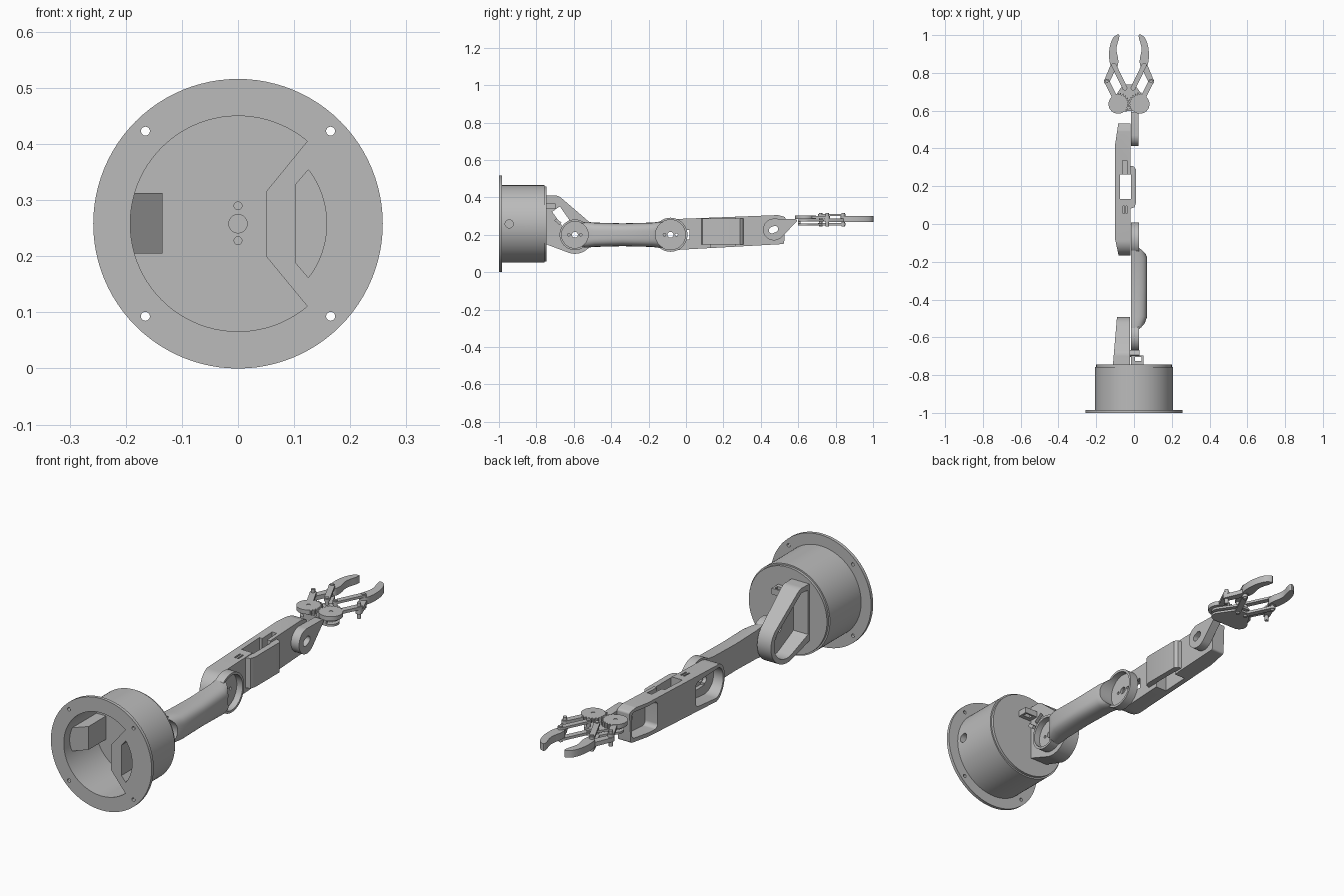
import bpy, bmesh
from math import sin, cos, pi, radians
from mathutils import Vector
from mathutils.geometry import convex_hull_2d

if "Cube" in bpy.data.objects:
    bpy.data.objects.remove(bpy.data.objects["Cube"])

gray = bpy.data.materials.new("plain_gray")
gray.use_nodes = True
gray.diffuse_color = (0.5, 0.5, 0.5, 1)
gray.node_tree.nodes["Principled BSDF"].inputs["Base Color"].default_value = (0.5, 0.5, 0.5, 1)
parts = []


def make(name, bm):
    bmesh.ops.recalc_face_normals(bm, faces=bm.faces)
    mesh = bpy.data.meshes.new(name)
    bm.to_mesh(mesh)
    bm.free()
    mesh.materials.append(gray)
    ob = bpy.data.objects.new(name, mesh)
    bpy.context.collection.objects.link(ob)
    parts.append(ob)
    return ob


def loft(name, rings):
    bm = bmesh.new()
    loops = [[bm.verts.new(p) for p in ring] for ring in rings]
    n = len(loops[0])
    for a, b in zip(loops, loops[1:]):
        for i in range(n):
            bm.faces.new((a[i], a[(i + 1) % n], b[(i + 1) % n], b[i]))
    bm.faces.new(loops[0])
    bm.faces.new(loops[-1])
    return make(name, bm)


def prism(name, pts, axis, lo, hi):
    """Extrude a flat outline along one axis."""
    place = {"x": lambda p, d: (d, p[0], p[1]),
             "y": lambda p, d: (p[0], d, p[1]),
             "z": lambda p, d: (p[0], p[1], d)}[axis]
    return loft(name, [[place(p, d) for p in pts] for d in (lo, hi)])


def arc(u, v, r, a=0, b=360, n=48):
    full = b - a == 360
    steps = n if full else n + 1
    return [(u + r * cos(radians(a + (b - a) * i / n)),
             v + r * sin(radians(a + (b - a) * i / n))) for i in range(steps)]


def hull(*circles, n=48):
    """Outline wrapped round circles (u, v, r); zero radius is a corner."""
    pts = [Vector(p) for c in circles for p in (arc(*c, n=n) if c[2] else [c[:2]])]
    return [tuple(pts[i]) for i in convex_hull_2d(pts)]


def rect(u, v, w, h, angle=0):
    c, s = cos(radians(angle)), sin(radians(angle))
    return [(u + a * w / 2 * c - b * h / 2 * s, v + a * w / 2 * s + b * h / 2 * c)
            for a, b in ((-1, -1), (1, -1), (1, 1), (-1, 1))]


def soften(pts, rounds=2):
    for _ in range(rounds):
        nxt = pts[1:] + pts[:1]
        pts = [(p[0] * k + q[0] * (1 - k), p[1] * k + q[1] * (1 - k))
               for p, q in zip(pts, nxt) for k in (0.75, 0.25)]
    return pts


def cut(obs, pts, axis, lo, hi):
    tool = prism("cutter", pts, axis, lo, hi)
    tool.hide_render = True
    for ob in obs:
        mod = ob.modifiers.new("cut", "BOOLEAN")
        mod.operation, mod.solver, mod.object = "DIFFERENCE", "EXACT", tool
        bpy.context.view_layer.objects.active = ob
        bpy.ops.object.modifier_apply(modifier=mod.name)
    parts.remove(tool)
    bpy.data.objects.remove(tool)


# Base: flange, drum and lid, hollow towards the front
MID = 0.258
flange = prism("base_flange", arc(0, MID, MID, n=96), "y", -1, -0.985)
drum = prism("base_drum", arc(0, MID, 0.207, n=96), "y", -0.985, -0.757)
lid = prism("base_lid", arc(0, MID, 0.2, n=96), "y", -0.757, -0.745)
cavity = arc(0, MID, 0.192, 50, 310, 64) + [(0.05, 0.2), (0.05, 0.315)]
pocket = arc(0, MID, 0.158, -37.5, 37.5, 24) + [(0.103, 0.328), (0.103, 0.188)]
for outline in (cavity, pocket):
    cut([flange, drum], outline, "y", -1.05, -0.772)
for sx in (-1, 1):
    for sz in (-1, 1):
        cut([flange], arc(sx * 0.165, MID + sz * 0.165, 0.008, n=20), "y", -1.05, -0.95)
for z, r in ((MID, 0.0165), (0.29, 0.007), (0.228, 0.007)):
    cut([drum], arc(0, z, r, n=20), "y", -0.8, -0.762)
cut([drum], arc(-0.945, MID, 0.022, n=24), "x", 0.14, 0.25)
wedge = [(-0.195, -0.96), (-0.135, -0.9), (-0.135, -0.77), (-0.195, -0.77)]
prism("base_inner_lug", wedge, "z", 0.205, 0.313)

# Small clip on the lid
clip = prism("lid_clip", rect(0.017, -0.722, 0.066, 0.05), "z", 0.338, 0.366)
cut([clip], rect(0.022, -0.715, 0.036, 0.02), "z", 0.3, 0.4)
prism("stop_tab", rect(-0.685, 0.27, 0.036, 0.016, -40), "x", -0.02, 0.03)

# Shoulder bracket: hollow shell open on its right
SY, EY, AZ = -0.594, -0.083, 0.2
bracket = prism("shoulder_bracket",
                hull((-0.75, 0.41, 0), (-0.7, 0.362, 0.048), (SY, AZ, 0.102), (-0.75, 0.15, 0)),
                "x", -0.112, -0.02)
cut([bracket], hull((-0.735, 0.385, 0), (-0.7, 0.362, 0.025), (SY, AZ, 0.08), (-0.735, 0.18, 0)),
    "x", -0.2, -0.036)
cut([bracket], [(-0.2, -0.75), (-0.112, -0.75), (-0.09, -0.49), (-0.2, -0.4)], "z", 0, 0.6)
cut([bracket], rect(-0.655, 0.28, 0.14, 0.05, -55), "x", -0.1, 0)
cut([bracket], arc(SY, AZ, 0.016, n=20), "x", -0.1, 0)

# Upper arm: rounded beam between two open cups
X0 = -0.016


def beam_ring(y, h, top):
    def power(v):
        return abs(v) ** 0.6 * (1 if v > 0 else -1)
    return [(X0 + (top - X0) * power(sin(pi * i / 24)), y, AZ + h * power(cos(pi * i / 24)))
            for i in range(25)]


beam = loft("upper_arm_beam", [beam_ring(*s) for s in (
    (-0.63, 0.06, 0.022), (-0.58, 0.07, 0.032), (-0.53, 0.069, 0.055), (-0.49, 0.065, 0.07),
    (-0.34, 0.061, 0.07), (-0.18, 0.065, 0.07), (-0.13, 0.072, 0.052), (-0.08, 0.076, 0.03),
    (-0.05, 0.07, 0.024))])
for label, y, r in (("shoulder", SY, 0.082), ("elbow", EY, 0.091)):
    cup = prism(label + "_cup", arc(y, AZ, r, n=64), "x", X0, 0.026)
    cut([cup, beam], arc(y, AZ, r - 0.011, n=64), "x", X0 + 0.012, 0.1)
    for dy, hole in ((0, 0.016), (-0.032, 0.007), (0.032, 0.007)):
        cut([cup, beam], arc(y + dy, AZ, hole, n=20), "x", -0.05, 0.1)

# Forearm: shell with servo pockets at both ends and a bay in the middle
forearm = prism("forearm_shell",
                hull((EY, AZ, 0.083), (0.49, 0.285, 0.02), (0.52, 0.285, 0.012), (0.515, 0.16, 0.01)),
                "x", -0.1, -0.019)
cut([forearm], [(-0.2, -0.3), (-0.08, -0.3), (-0.082, -0.165), (-0.1, -0.08),
                (-0.1, 0.42), (-0.082, 0.54), (-0.2, 0.6)], "z", 0, 0.6)
cut([forearm], hull((EY, AZ, 0.067), (0.05, 0.24, 0.02), (0.05, 0.165, 0.02)), "x", -0.2, -0.036)
cut([forearm], hull((0.37, 0.265, 0.02), (0.37, 0.18, 0.02), (0.5, 0.27, 0.018), (0.5, 0.185, 0.018)),
    "x", -0.2, -0.036)
cut([forearm], rect(-0.03, 0.2, 0.1, 0.05), "x", -0.1, 0)
cut([forearm], arc(EY, AZ, 0.016, n=20), "x", -0.1, 0)
panel = prism("forearm_side_panel",
              [(-0.025, 0.08), (0.002, 0.088), (0.01, 0.11), (0.01, 0.29), (-0.002, 0.305), (-0.025, 0.31)],
              "z", 0.148, 0.287)
cut([forearm, panel], rect(-0.046, 0.198, 0.058, 0.13), "z", 0, 0.5)
cut([forearm], rect(-0.048, 0.295, 0.024, 0.08), "z", 0.25, 0.5)
for x in (-0.055, -0.04):
    cut([forearm], rect(x, 0.075, 0.007, 0.04), "z", 0.26, 0.5)

# Wrist link carrying the gripper
wrist = prism("wrist_link", hull((0.47, 0.228, 0.058), (0.565, 0.268, 0.016), (0.585, 0.275, 0.008)),
              "x", -0.017, 0.024)
cut([wrist, forearm], hull((0.46, 0.224, 0.017), (0.476, 0.231, 0.017), n=24), "x", -0.1, 0.1)

# Gripper palm: two plates joined by a back wall
CX = -0.0265
GX, GY = 0.0575, 0.635
palm = hull((CX - GX, GY, 0.036), (CX + GX, GY, 0.036), (CX - 0.022, 0.72, 0.018), (CX + 0.022, 0.72, 0.018))
prism("palm_lower_plate", palm, "z", 0.25, 0.26)
prism("palm_upper_plate", palm, "z", 0.272, 0.282)
prism("palm_back_wall", rect(CX, 0.605, 0.115, 0.012), "z", 0.25, 0.282)

# Gears, links and fingers, mirrored about the gripper centre
for s, side in ((-1, "right"), (1, "left")):
    def at(dx, y, r):
        return (CX + s * dx, y, r)

    outline = []
    for i in range(96):
        a = 2 * pi * i / 96
        toothed = -0.35 < cos(a) * -s and sin(a) > -0.75
        tall = toothed and (i + (2 if s > 0 else 0)) % 4 < 2
        r = 0.061 if tall else 0.051
        outline.append((CX + s * GX + r * cos(a), GY + r * sin(a)))
    gear = prism(side + "_gear", outline, "z", 0.283, 0.303)
    cut([gear], arc(*at(GX, GY, 0.009), n=20), "z", 0.2, 0.4)
    outer, upper, inner = (0.1175, 0.755), (0.08, 0.84), (0.022, 0.72)
    prism(side + "_gear_arm", hull(at(GX, GY, 0.014), at(*outer, 0.014), n=24), "z", 0.287, 0.301)
    prism(side + "_upper_link", hull(at(*inner, 0.013), at(*upper, 0.013), n=24), "z", 0.301, 0.312)
    prism(side + "_lower_link", hull(at(*inner, 0.013), at(*upper, 0.013), n=24), "z", 0.25, 0.262)
    prism(side + "_finger_base", hull(at(*outer, 0.015), at(*upper, 0.017), n=24), "z", 0.267, 0.287)
    claw = [(0.095, 0.83), (0.106, 0.87), (0.105, 0.93), (0.088, 0.985), (0.062, 1.004), (0.05, 1.002),
            (0.053, 0.98), (0.066, 0.94), (0.066, 0.91), (0.055, 0.87), (0.06, 0.825)]
    prism(side + "_finger", soften([at(x, y, 0)[:2] for x, y in claw]), "z", 0.268, 0.301)
    for label, joint in (("outer", outer), ("upper", upper), ("inner", inner)):
        prism(side + "_" + label + "_pin", arc(*at(*joint, 0.009), n=20), "z", 0.243, 0.316)

# Smooth round walls while keeping hard edges
bpy.ops.object.select_all(action="DESELECT")
for ob in parts:
    ob.select_set(True)
bpy.context.view_layer.objects.active = parts[0]
bpy.ops.object.shade_smooth_by_angle(angle=radians(30))
